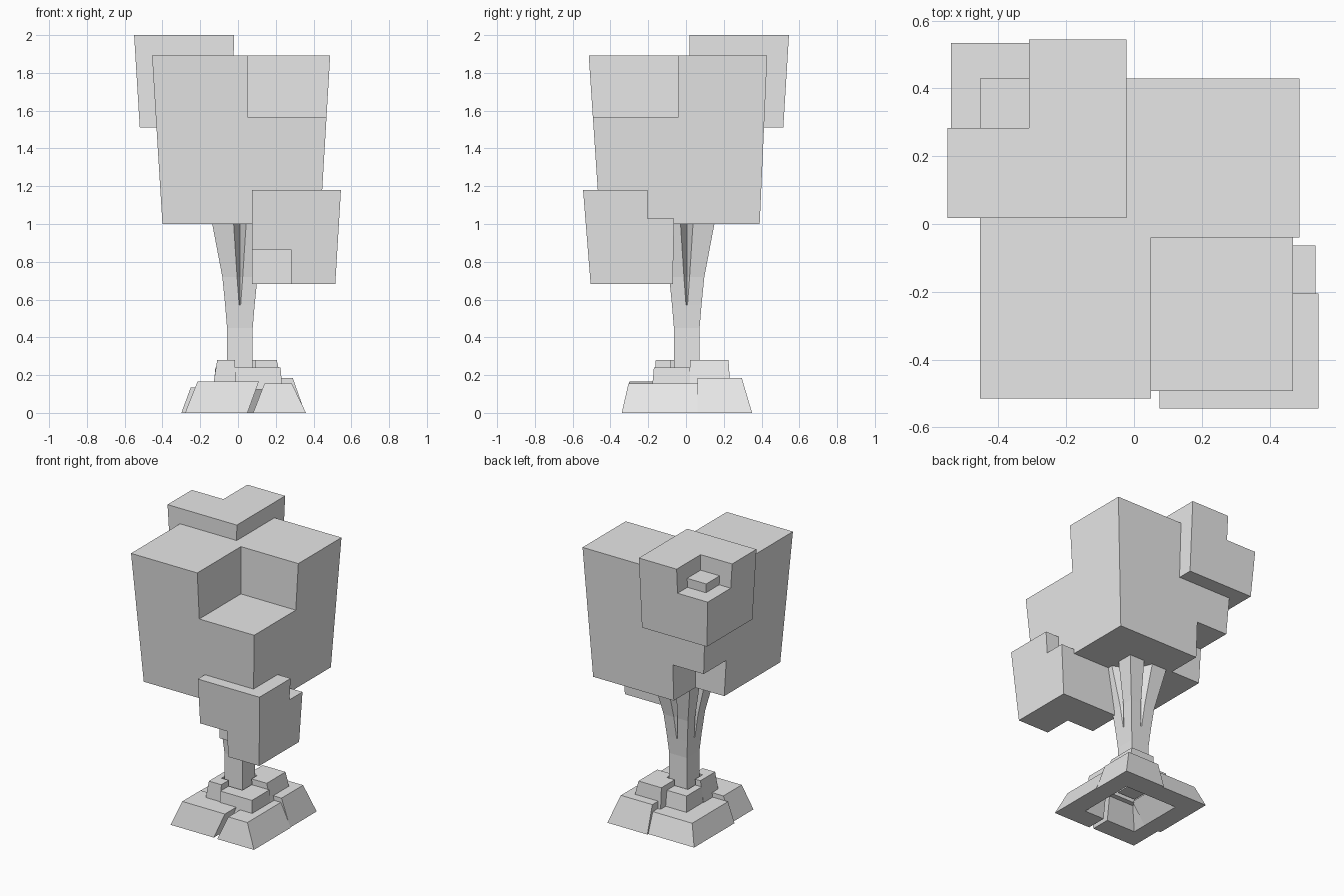
import bpy, bmesh
from mathutils import Vector, Matrix

if "Cube" in bpy.data.objects:
    bpy.data.objects.remove(bpy.data.objects["Cube"])

grey = bpy.data.materials.new("plain_grey")
grey.use_nodes = True
grey.diffuse_color = (0.8, 0.8, 0.8, 1)
grey.node_tree.nodes["Principled BSDF"].inputs["Base Color"].default_value = (0.8, 0.8, 0.8, 1)


def loft(name, rings):
    """Skin a closed solid through matching rings of points."""
    bm = bmesh.new()
    loops = [[bm.verts.new(p) for p in ring] for ring in rings]
    n = len(loops[0])
    for low, high in zip(loops, loops[1:]):
        for i in range(n):
            j = (i + 1) % n
            bm.faces.new((low[i], low[j], high[j], high[i]))
    bm.faces.new(loops[0])
    bm.faces.new(loops[-1])
    bmesh.ops.recalc_face_normals(bm, faces=bm.faces)
    mesh = bpy.data.meshes.new(name)
    bm.to_mesh(mesh)
    bm.free()
    mesh.materials.append(grey)
    obj = bpy.data.objects.new(name, mesh)
    bpy.context.collection.objects.link(obj)
    return obj


def rect(x0, x1, y0, y1, z):
    return [(x0, y0, z), (x1, y0, z), (x1, y1, z), (x0, y1, z)]


def leaf_block(name, bottom, top, notches):
    """Tapered block with box-shaped corners cut away."""
    block = loft(name, [rect(*bottom), rect(*top)])
    cutters = []
    for x0, x1, y0, y1, z0, z1 in notches:
        cutter = loft("notch_cutter", [rect(x0, x1, y0, y1, z0), rect(x0, x1, y0, y1, z1)])
        cutter.hide_render = True
        mod = block.modifiers.new("notch", "BOOLEAN")
        mod.operation = "DIFFERENCE"
        mod.solver = "EXACT"
        mod.object = cutter
        cutters.append(cutter)
    graph = bpy.context.evaluated_depsgraph_get()
    carved = bpy.data.meshes.new_from_object(block.evaluated_get(graph))
    block.modifiers.clear()
    block.data = carved
    for cutter in cutters:
        bpy.data.objects.remove(cutter)
    return block


# Leaf blocks
leaf_block("main_crown",
           (-0.40, 0.435, -0.455, 0.39, 1.0), (-0.455, 0.488, -0.515, 0.43, 1.893),
           [(0.05, 1, -1, -0.04, 1.567, 3), (-1, -0.18, 0.155, 1, 0.5, 1.25)])
leaf_block("upper_leaf_block",
           (-0.52, -0.025, 0.02, 0.515, 1.51), (-0.55, -0.022, 0.018, 0.545, 2.0),
           [(-1, -0.31, 0.283, 1, 1.83, 3)])
leaf_block("lower_leaf_block",
           (0.075, 0.515, -0.505, -0.07, 0.683), (0.075, 0.545, -0.545, -0.06, 1.18),
           [(-1, 0.28, -1, -0.31, 0, 0.865), (0.3, 1, -0.205, 1, 1.03, 3)])

# Trunk: square post whose sides split into four flaring corner branches
levels = [  # height, half width, groove half width, groove depth
    (0.13, 0.068, 0.004, 0), (0.45, 0.068, 0.004, 0), (0.57, 0.078, 0.004, 0),
    (0.72, 0.093, 0.015, 0.03), (1.03, 0.152, 0.035, 0.09)]
rings = []
for z, half, width, depth in levels:
    ring = []
    for k in range(4):
        turn = Matrix.Rotation(k * 1.5707963, 3, "Z")
        for p in ((half, -half), (half, -width), (half - depth, 0), (half, width)):
            ring.append(turn @ Vector((*p, z)) + Vector((0.01, 0.004, 0)))
    rings.append(ring)
loft("trunk", rings)


def corner_ring(outer, inner, seam, z):
    """Outline of an L-shaped corner stone."""
    (ox, oy), (ix, iy), (sx, sy) = outer, inner, seam
    return [(ox, oy, z), (sx, oy, z), (sx, iy, z), (ix, iy, z), (ix, sy, z), (ox, sy, z)]


def stone_tier(tier, z0, centre, hole_low, hole_high, stones):
    for name, low, high, seam, lean, height in stones:
        side = [1 if v > 0 else -1 for v in low]
        holes = [(centre + side[0] * h, side[1] * h) for h in (hole_low, hole_high)]
        loft(f"{tier}_{name}_stone",
             [corner_ring(low, holes[0], seam, z0),
              corner_ring(high, holes[1], (seam[0] + lean, seam[1]), height)])


# Base stones: name, bottom corner, top corner, seams, seam lean, top height
stone_tier("lower", 0, 0.03, 0.2, 0.1, [
    ("front_right", (-0.28, -0.335), (-0.215, -0.30), (0.05, -0.10), 0.06, 0.165),
    ("front_left", (0.36, -0.34), (0.285, -0.305), (0.08, 0.06), 0.06, 0.155),
    ("back_left", (0.355, 0.35), (0.29, 0.295), (0.05, 0.06), 0, 0.185),
    ("back_right", (-0.30, 0.34), (-0.25, 0.29), (0.05, -0.10), 0, 0.135)])
stone_tier("upper", 0.125, 0.01, 0.09, 0.08, [
    ("front_right", (-0.135, -0.17), (-0.11, -0.16), (-0.015, 0.0), 0, 0.28),
    ("front_left", (0.235, -0.18), (0.225, -0.17), (-0.015, 0.02), 0, 0.24),
    ("back_left", (0.24, 0.235), (0.205, 0.225), (0.03, 0.02), 0, 0.28),
    ("back_right", (-0.13, 0.18), (-0.12, 0.165), (0.03, 0.0), 0, 0.24)])
